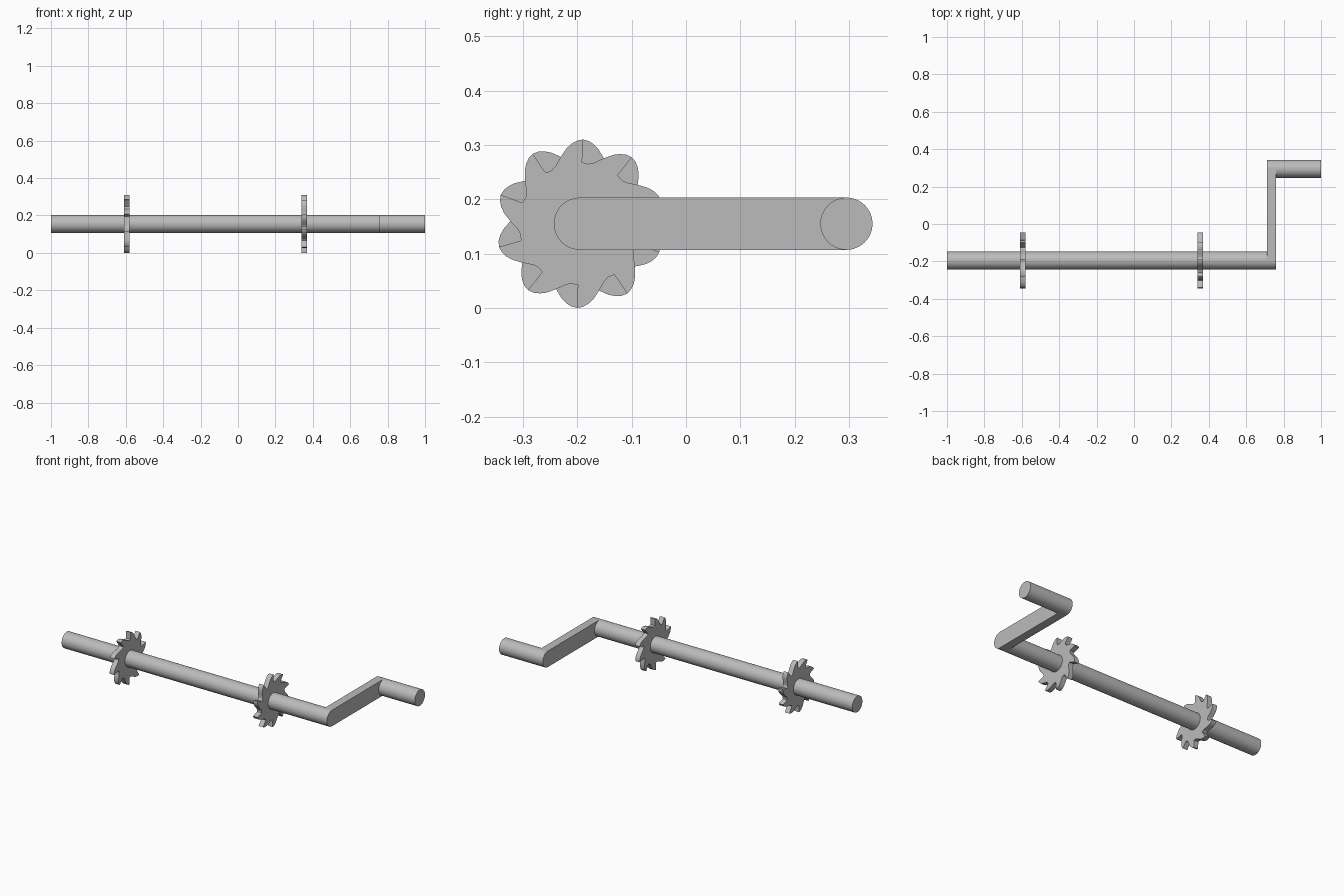
import bpy
import bmesh
from math import cos, sin, pi, radians

if "Cube" in bpy.data.objects:
    bpy.data.objects.remove(bpy.data.objects["Cube"], do_unlink=True)

GREY = (0.5, 0.5, 0.5, 1.0)
steel = bpy.data.materials.new("plain grey")
steel.use_nodes = True
steel.diffuse_color = GREY
steel.node_tree.nodes["Principled BSDF"].inputs["Base Color"].default_value = GREY

AXLE_Y, GRIP_Y, MID_Z, ROD_R = -0.195, 0.295, 0.155, 0.048
TEETH = 10


def extrude_x(name, profile, x0, x1):
    """Extrude a closed (y, z) outline from x0 to x1."""
    bm = bmesh.new()
    face = bm.faces.new([bm.verts.new((x0, y, z)) for y, z in profile])
    result = bmesh.ops.extrude_face_region(bm, geom=[face], use_keep_orig=True)
    moved = [v for v in result["geom"] if isinstance(v, bmesh.types.BMVert)]
    bmesh.ops.translate(bm, verts=moved, vec=(x1 - x0, 0, 0))
    bmesh.ops.recalc_face_normals(bm, faces=bm.faces)
    mesh = bpy.data.meshes.new(name)
    bm.to_mesh(mesh)
    bm.free()
    mesh.materials.append(steel)
    obj = bpy.data.objects.new(name, mesh)
    bpy.context.collection.objects.link(obj)
    bpy.ops.object.select_all(action="DESELECT")
    obj.select_set(True)
    bpy.context.view_layer.objects.active = obj
    bpy.ops.object.shade_smooth_by_angle(angle=radians(25))
    return obj


def arc(cy, start, end, steps):
    """Points of the rod radius around (cy, MID_Z)."""
    angles = [start + (end - start) * i / steps for i in range(steps + 1)]
    return [(cy + ROD_R * cos(a), MID_Z + ROD_R * sin(a)) for a in angles]


def ratchet(direction):
    """Saw-toothed wheel: straight radial faces and curved backs."""
    tooth = [(0, 0.113), (0, 0.155), (4, 0.153), (8, 0.148), (12, 0.141),
             (16, 0.132), (20, 0.124), (25, 0.115), (30, 0.111)]
    points = []
    for i in range(TEETH):
        for turn, r in tooth:
            a = radians(88 + direction * (turn + i * 360 / TEETH))
            points.append((AXLE_Y + r * cos(a), MID_Z + r * sin(a)))
    return points


# Rods and crank arm
extrude_x("axle", arc(AXLE_Y, 0, 2 * pi, 64)[:-1], -1.0, 0.71)
extrude_x("crank_arm", arc(AXLE_Y, pi / 2, 3 * pi / 2, 32)
          + arc(GRIP_Y, -pi / 2, pi / 2, 32), 0.71, 0.76)
extrude_x("crank_handle", arc(GRIP_Y, 0, 2 * pi, 64)[:-1], 0.76, 1.0)

# Ratchet wheels, cut in opposite directions
for name, x, direction in (("left_ratchet_wheel", 0.355, 1),
                           ("right_ratchet_wheel", -0.595, -1)):
    extrude_x(name, ratchet(direction), x - 0.015, x + 0.015)
